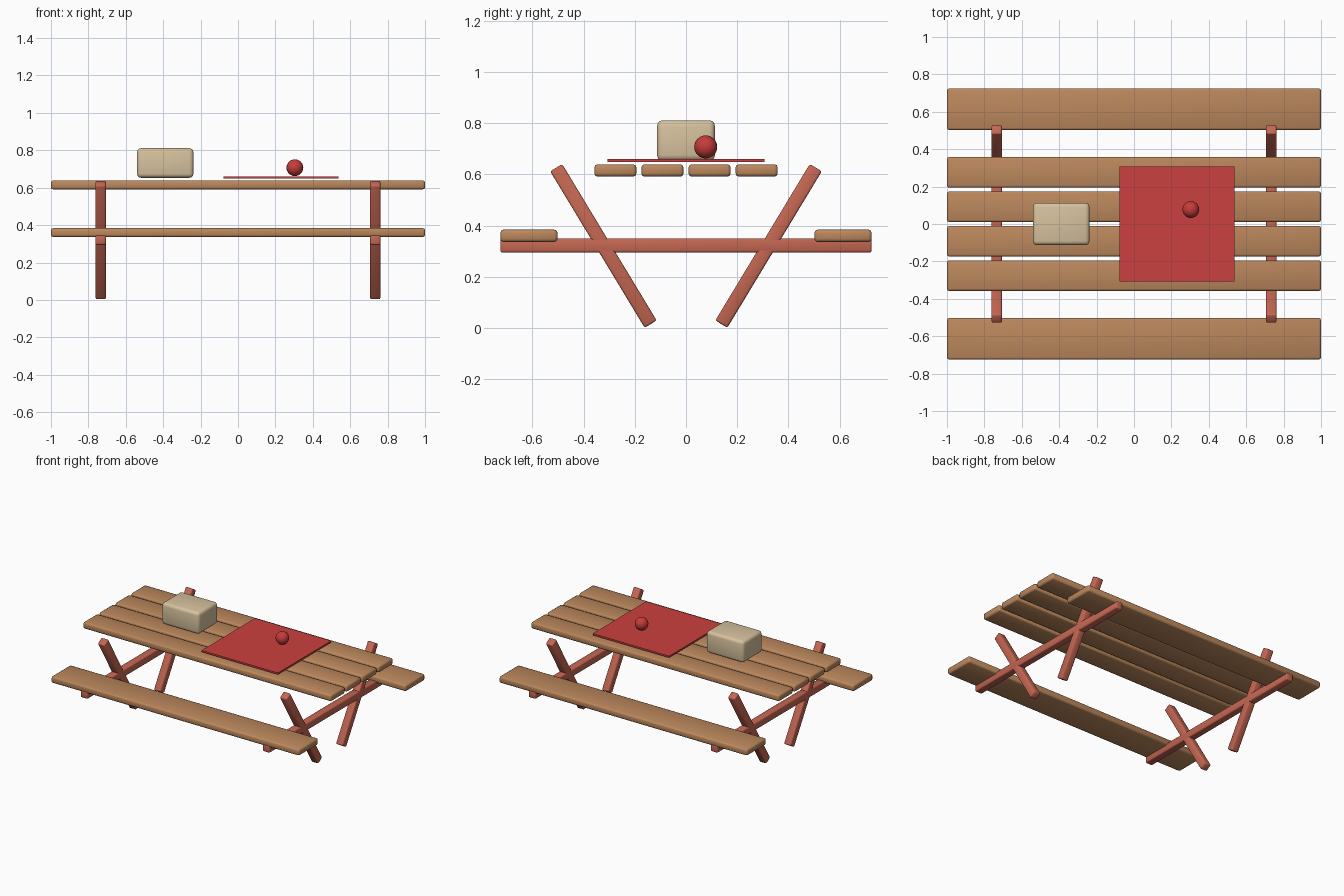
import bpy, bmesh, math
from mathutils import Vector, Matrix

if "Cube" in bpy.data.objects:
    bpy.data.objects.remove(bpy.data.objects["Cube"])


def material(name, rgb):
    m = bpy.data.materials.new(name)
    m.diffuse_color = (*rgb, 1.0)
    m.use_nodes = True
    m.node_tree.nodes["Principled BSDF"].inputs["Base Color"].default_value = m.diffuse_color
    return m


WOOD = material("warm_wood", (0.50, 0.245, 0.108))
FRAME = material("red_brown_frame", (0.56, 0.135, 0.085))
CLOTH = material("cloth_red", (0.60, 0.052, 0.050))
TAN = material("wicker_tan", (0.68, 0.54, 0.34))
APPLE = material("fruit_red", (0.56, 0.045, 0.042))


def finish(name, bm, mat, smooth=True):
    me = bpy.data.meshes.new(name)
    bm.to_mesh(me)
    bm.free()
    me.materials.append(mat)
    for p in me.polygons:
        p.use_smooth = smooth
    ob = bpy.data.objects.new(name, me)
    bpy.context.collection.objects.link(ob)
    return ob


def block(name, size, loc, mat, bevel=0.0, rot_x=0.0, segments=2):
    """Box with softened edges, optionally leaning about x."""
    bm = bmesh.new()
    m = (Matrix.Translation(loc) @ Matrix.Rotation(rot_x, 4, 'X')
         @ Matrix.Diagonal((*size, 1.0)))
    bmesh.ops.create_cube(bm, size=1.0, matrix=m)
    ob = finish(name, bm, mat, bevel > 0)
    if bevel:
        b = ob.modifiers.new("soft_edges", 'BEVEL')
        b.width = bevel
        b.segments = segments
        b.limit_method = 'NONE'
    return ob


# table top planks
for i in range(4):
    block(f"top_plank_{i + 1}", (2.0, 0.164, 0.048),
          (0, (i - 1.5) * 0.184, 0.615), WOOD, 0.012)

# benches
for side, s in (("front", -1), ("back", 1)):
    block(f"{side}_bench", (2.0, 0.223, 0.048), (0, s * 0.6135, 0.36), WOOD, 0.012)

# end frames: cross beam and two splayed legs each
TOP, FOOT = Vector((0, 0.507, 0.626)), Vector((0, 0.138, 0.015))
mid, span = (TOP + FOOT) / 2, TOP - FOOT
lean = math.atan2(span.y, span.z)
for end, x in (("left", -0.734), ("right", 0.734)):
    block(f"{end}_cross_beam", (0.055, 1.45, 0.055), (x, 0, 0.322), FRAME, 0.008)
    for side, s in (("front", -1), ("back", 1)):
        block(f"{end}_{side}_leg", (0.055, 0.055, span.length),
              (x, s * mid.y, mid.z), FRAME, 0.008, -s * lean)

# picnic cloth
block("cloth", (0.615, 0.614, 0.012), (0.229, 0, 0.654), CLOTH)

# basket
block("basket", (0.302, 0.226, 0.158), (-0.389, 0, 0.732), TAN, 0.022, segments=3)

# fruit on the cloth
bm = bmesh.new()
bmesh.ops.create_uvsphere(bm, u_segments=20, v_segments=12, radius=0.045,
                          matrix=Matrix.Translation((0.304, 0.077, 0.707)))
finish("fruit", bm, APPLE)
